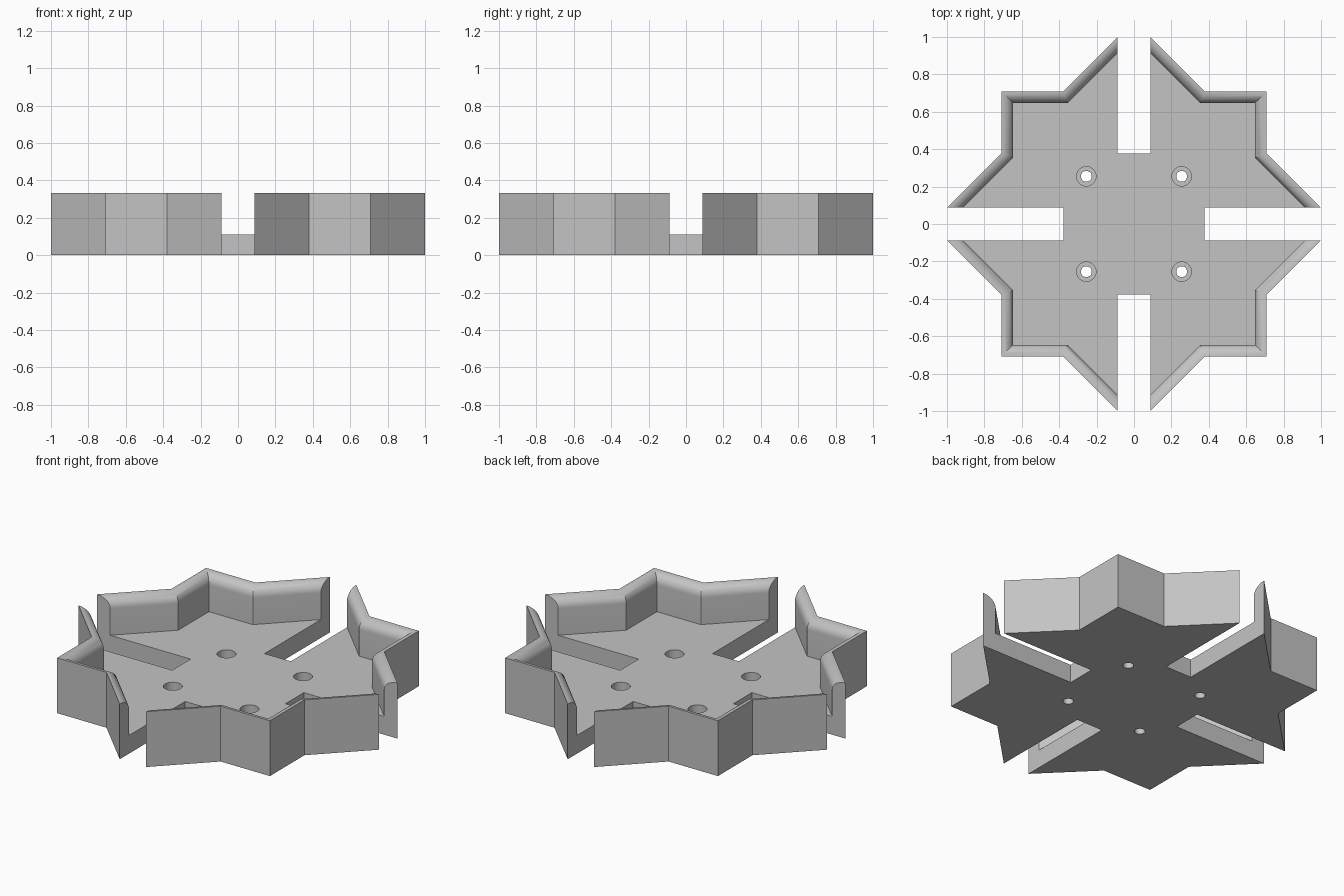
import bpy, bmesh
from math import sin, cos, pi, sqrt
from mathutils import Matrix

cube = bpy.data.objects.get("Cube")
if cube:
    bpy.data.objects.remove(cube, do_unlink=True)

HEIGHT, FLOOR, WALL = 0.333, 0.11, 0.062
SLOT, SLOT_END = 0.0875, 0.377      # slot half width and inner end
HALF, REACH = 0.708, 1.0875         # half side of the square, tip of the diamond
HOLE_POS, BORE_R, HOLE_R, LEDGE = 0.255, 0.052, 0.029, 0.045
ROUND_STEPS = 10

grey = bpy.data.materials.new("plain grey")
grey.use_nodes = True
grey.diffuse_color = (0.55, 0.55, 0.55, 1)
grey.node_tree.nodes["Principled BSDF"].inputs["Base Color"].default_value = (0.55, 0.55, 0.55, 1)


def make_object(name, bm):
    bmesh.ops.recalc_face_normals(bm, faces=bm.faces)
    mesh = bpy.data.meshes.new(name)
    bm.to_mesh(mesh)
    bm.free()
    mesh.materials.append(grey)
    obj = bpy.data.objects.new(name, mesh)
    bpy.context.collection.objects.link(obj)
    return obj


def star_path(inset):
    """One quarter of the star outline, moved inward, from slot to slot."""
    h, s = HALF - inset, REACH - sqrt(2) * inset
    return [(s - SLOT, SLOT), (h, s - h), (h, h), (s - h, h), (SLOT, s - SLOT)]


# Wall section as (inset, height): outer face, quarter round, inner face
section = [(0, 0)]
for i in range(ROUND_STEPS + 1):
    a = i / ROUND_STEPS * pi / 2
    section.append((WALL * sin(a), HEIGHT - WALL + WALL * cos(a)))
section.append((WALL, FLOOR))

# Star tray: four lofted walls joined by floor, underside and slot faces
bm = bmesh.new()
under, top, slot_ends = [], [], []
for q in range(4):
    turn = Matrix.Rotation(q * pi / 2, 3, 'Z')

    def vert(x, y, z):
        return bm.verts.new(turn @ Matrix.Translation((x, y, z)).translation)

    rings = [[vert(x, y, z) for x, y in star_path(d)] for d, z in section]
    for low, high in zip(rings, rings[1:]):
        for k in range(4):
            bm.faces.new((low[k], low[k + 1], high[k + 1], high[k]))
    start = [vert(SLOT_END, SLOT, z) for z in (0, FLOOR)]
    end = [vert(SLOT, SLOT_END, z) for z in (0, FLOOR)]
    for k, inner in ((0, start), (-1, end)):
        bm.faces.new([r[k] for r in rings] + [inner[1], inner[0]])
    under += [start[0]] + rings[0] + [end[0]]
    top += [start[1]] + rings[-1] + [end[1]]
    slot_ends.append((start, end))
for q in range(4):
    a, b = slot_ends[q][1], slot_ends[(q + 1) % 4][0]
    bm.faces.new((a[0], b[0], b[1], a[1]))
bm.faces.new(under)
bm.faces.new(top)
tray = make_object("star_tray", bm)

# Stepped screw holes
bm = bmesh.new()
profile = [(HOLE_R, -0.05), (HOLE_R, LEDGE), (BORE_R, LEDGE), (BORE_R, FLOOR + 0.05)]
SIDES = 40
for sx in (-1, 1):
    for sy in (-1, 1):
        rings = [[bm.verts.new((sx * HOLE_POS + r * cos(2 * pi * i / SIDES),
                                sy * HOLE_POS + r * sin(2 * pi * i / SIDES), z))
                  for i in range(SIDES)] for r, z in profile]
        for low, high in zip(rings, rings[1:]):
            for i in range(SIDES):
                j = (i + 1) % SIDES
                bm.faces.new((low[i], low[j], high[j], high[i]))
        bm.faces.new(rings[0])
        bm.faces.new(rings[-1])
cutter = make_object("screw_hole_cutter", bm)
cutter.hide_render = True

cut = tray.modifiers.new("screw_holes", 'BOOLEAN')
cut.operation = 'DIFFERENCE'
cut.solver = 'EXACT'
cut.object = cutter
bpy.ops.object.select_all(action='DESELECT')
tray.select_set(True)
bpy.context.view_layer.objects.active = tray
bpy.ops.object.modifier_apply(modifier=cut.name)
bpy.data.objects.remove(cutter, do_unlink=True)
bpy.ops.object.shade_smooth_by_angle(angle=pi / 6)
